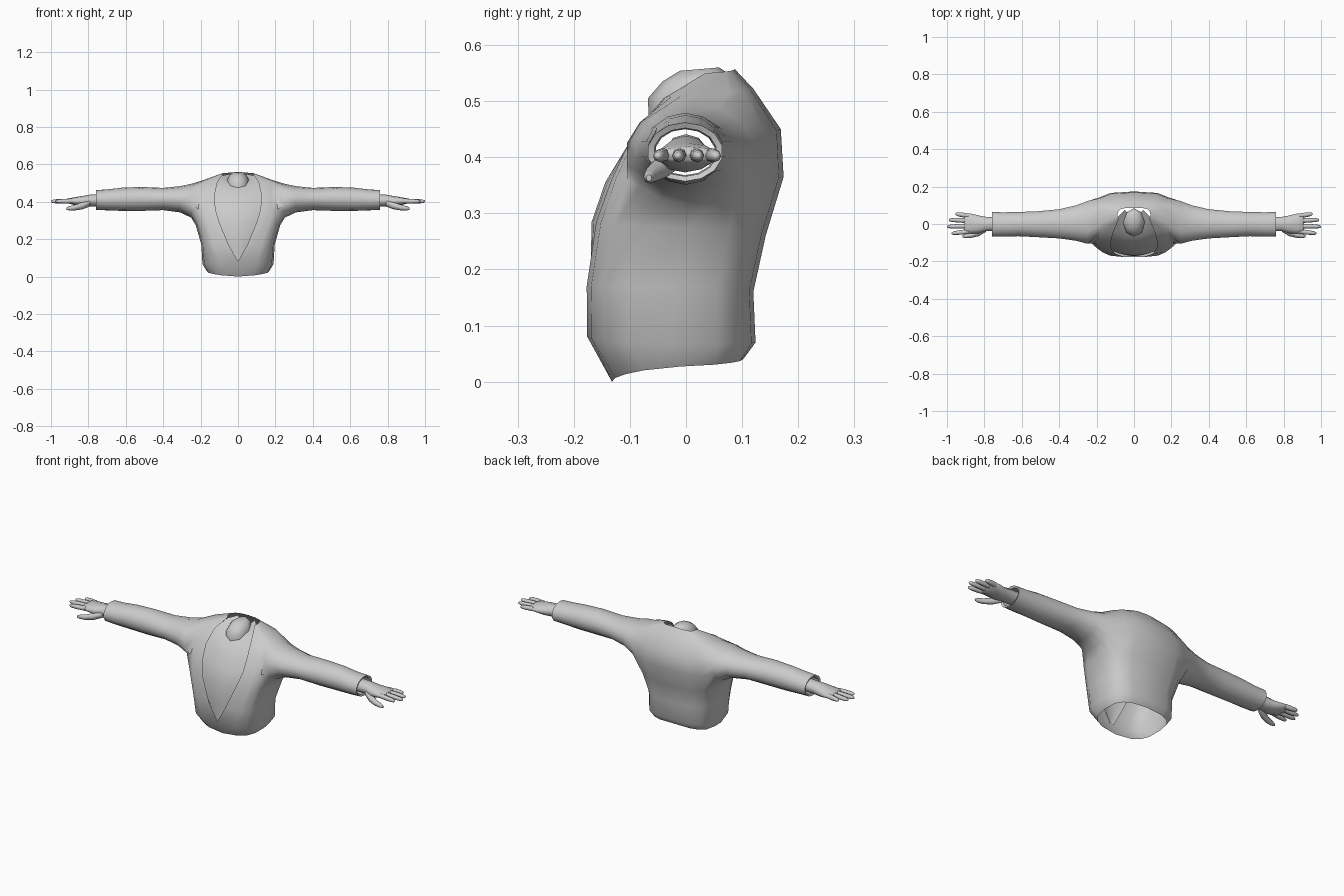
import bpy, bmesh, math
from math import sin, cos, pi

if "Cube" in bpy.data.objects:
    bpy.data.objects.remove(bpy.data.objects["Cube"])


def finish(name, bm, angle=50, recalc=False):
    """Turn a half-model bmesh into a mirrored, smooth object."""
    if recalc:
        bmesh.ops.recalc_face_normals(bm, faces=bm.faces)
    mesh = bpy.data.meshes.new(name)
    bm.to_mesh(mesh)
    bm.free()
    ob = bpy.data.objects.new(name, mesh)
    bpy.context.collection.objects.link(ob)
    bpy.ops.object.select_all(action='DESELECT')
    ob.select_set(True)
    bpy.context.view_layer.objects.active = ob
    bpy.ops.object.shade_smooth_by_angle(angle=math.radians(angle))
    return ob


def mirror(ob):
    m = ob.modifiers.new("Mirror", 'MIRROR')
    m.use_clip = True
    m.merge_threshold = 0.0005
    return ob


def bridge(bm, a, b):
    n = len(a)
    for k in range(n):
        bm.faces.new((a[k], a[(k + 1) % n], b[(k + 1) % n], b[k]))


def x_ring(bm, x, cy, cz, ry, rz, n):
    """Ring in the YZ plane, starting at the top and going to the front."""
    return [bm.verts.new((x, cy - ry * sin(2 * pi * k / n), cz + rz * cos(2 * pi * k / n)))
            for k in range(n)]


def x_tube(bm, sections, n):
    rings = [x_ring(bm, *s, n) for s in sections]
    for a, b in zip(rings, rings[1:]):
        bridge(bm, a, b)
    bm.faces.new(rings[0][::-1])
    bm.faces.new(rings[-1])


# Jacket torso: each ring has a front edge, a side and a back point
rings = [
    ((0, -.132, .0), (.165, -.01, .027), (0, .102, .04)),
    ((0, -.176, .08), (.19, -.02, .066), (0, .124, .07)),
    ((.05, -.177, .17), (.196, -.02, .17), (0, .12, .16)),
    ((.098, -.160, .285), (.226, 0, .275), (0, .142, .26)),
    ((.121, -.133, .36), (.235, .01, .36), (0, .174, .365)),
    ((.124, -.095, .44), (.225, .02, .44), (0, .169, .45)),
    ((.110, -.040, .505), (.195, .03, .512), (0, .12, .522)),
    ((.080, .030, .547), (.088, .05, .551), (0, .087, .557)),
]


def ring_point(ring, i):
    e, s, b = ring
    end, t = (e, i / 4) if i <= 4 else (b, (8 - i) / 4)
    u, v = sin(t * pi / 2) ** .65, max(0, cos(t * pi / 2)) ** .65
    return (end[0] + (s[0] - end[0]) * u,
            s[1] + (end[1] - s[1]) * v,
            end[2] + (s[2] - end[2]) * t)


bm = bmesh.new()
g = {}
for r, ring in enumerate(rings):
    for i in range(9):
        if not (r in (4, 5) and 2 < i < 6):       # leave the arm hole empty
            g[r, i] = bm.verts.new(ring_point(ring, i))
for r in range(7):
    for i in range(8):
        if not (3 <= r < 6 and 2 <= i < 6):
            bm.faces.new((g[r, i], g[r, i + 1], g[r + 1, i + 1], g[r + 1, i]))

# Sleeve grown out of the arm hole: x, front y, back y, bottom z, top z
hole = [(6, 4), (6, 3), (6, 2), (5, 2), (4, 2), (3, 2), (3, 3), (3, 4),
        (3, 5), (3, 6), (4, 6), (5, 6), (6, 6), (6, 5)]
prev = [g[k] for k in hole]
sleeve = [
    (.25, -.108, .125, .315, .496), (.31, -.092, .102, .343, .483),
    (.40, -.079, .081, .355, .474), (.52, -.072, .069, .351, .479),
    (.62, -.067, .066, .351, .475), (.70, -.069, .064, .354, .466),
    (.76, -.069, .066, .357, .462), (.755, -.058, .055, .366, .452),
    (.70, -.055, .052, .368, .450),
]
for x, yf, yb, zb, zt in sleeve:
    cur = x_ring(bm, x, (yf + yb) / 2, (zb + zt) / 2, (yb - yf) / 2, (zt - zb) / 2, 14)
    bridge(bm, prev, cur)
    prev = cur
mirror(finish("jacket", bm))

# Shirt front seen in the opening: half width, edge y, edge z, centre y, centre z
rows = [
    (.012, -.163, .07, -.167, .07), (.065, -.160, .17, -.171, .17),
    (.112, -.145, .285, -.168, .285), (.136, -.115, .355, -.144, .355),
    (.137, -.082, .43, -.108, .415), (.122, -.030, .495, -.066, .475),
    (.088, .035, .538, -.02, .495), (.05, .075, .548, .05, .52),
]
bm = bmesh.new()
sheet = []
for w, ye, ze, yc, zc in rows:
    sheet.append([bm.verts.new((w * t, yc + (ye - yc) * t ** 2, zc + (ze - zc) * t ** 2))
                  for t in (0, .35, .7, 1)])
for a, b in zip(sheet, sheet[1:]):
    for c in range(3):
        bm.faces.new((a[c], a[c + 1], b[c + 1], b[c]))
mirror(finish("shirt_front", bm))

# Neck stump with a low domed top: centre y, front z, back z, radius x, radius y
bm = bmesh.new()
prev = None
for cy, zf, zb, rx, ry in [(.008, .465, .50, .058, .074), (.008, .505, .53, .058, .076),
                           (.016, .535, .550, .045, .058), (.024, .554, .560, .024, .035)]:
    cur = []
    for k in range(8):
        a = 2 * pi * k / 8
        cur.append(bm.verts.new((rx * sin(a), cy - ry * cos(a),
                                 (zf + zb) / 2 + (zf - zb) / 2 * cos(a))))
    if prev:
        bridge(bm, prev, cur)
    prev = cur
bm.faces.new(prev)
finish("neck", bm, 60)

# Hand: palm, thumb and four fingers
bm = bmesh.new()
x_tube(bm, [(.715, 0, .408, .038, .033), (.79, 0, .406, .040, .032),
            (.83, -.002, .402, .050, .029), (.87, .002, .403, .056, .022),
            (.90, .003, .404, .055, .015), (.908, .003, .404, .048, .009)], 10)
x_tube(bm, [(.79, -.025, .393, .016, .018), (.83, -.046, .379, .019, .019),
            (.87, -.060, .369, .014, .015), (.90, -.065, .365, .011, .012),
            (.918, -.066, .363, .005, .006)], 8)
for y0, y1, tip in [(-.040, -.050, .975), (-.011, -.014, 1.0),
                    (.018, .022, .99), (.044, .054, .955)]:
    secs = []
    for t, s in [(0, 1), (.45, 1.0), (.8, .85), (.95, .6), (1, .25)]:
        secs.append((.885 + (tip - .885) * t, y0 + (y1 - y0) * t,
                     .404 - .002 * t, .0125 * s, .0125 * s))
    x_tube(bm, secs, 8)
mirror(finish("hands", bm, 60, True))
